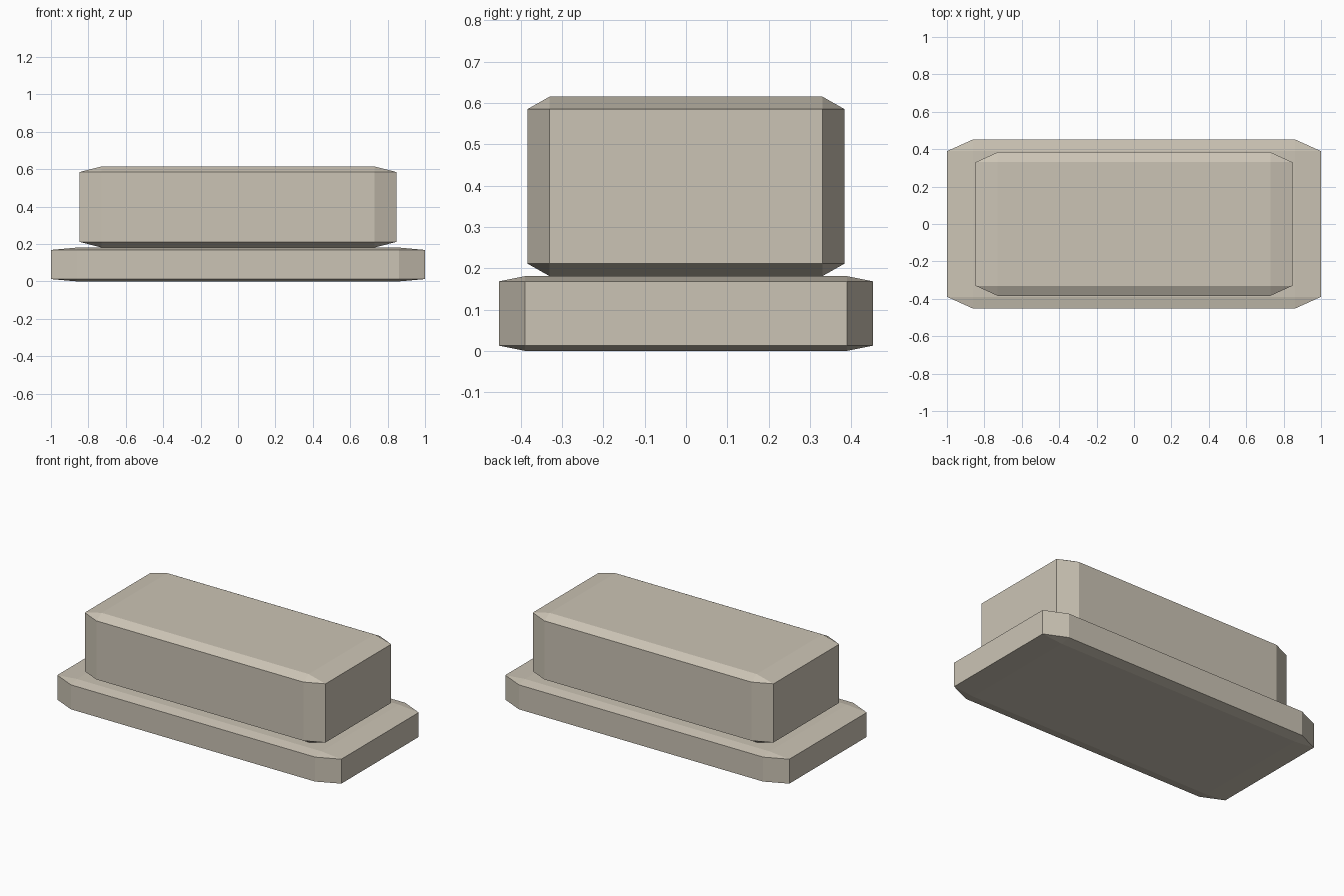
import bpy
import bmesh
from mathutils import Matrix

cube = bpy.data.objects.get("Cube")
if cube:
    bpy.data.objects.remove(cube, do_unlink=True)

# Single warm stone colour
stone = bpy.data.materials.new("warm_stone")
stone.use_nodes = True
colour = (0.60, 0.55, 0.46, 1.0)
stone.diffuse_color = colour
stone.node_tree.nodes["Principled BSDF"].inputs["Base Color"].default_value = colour


def chamfered_block(name, size, bottom):
    """Chamfer a unit cube, then stretch it so the chamfers scale with each side."""
    bm = bmesh.new()
    bmesh.ops.create_cube(bm, size=1)
    bmesh.ops.bevel(bm, geom=bm.edges[:], offset=0.07, offset_type='OFFSET',
                    segments=1, profile=0.5, affect='EDGES')
    bmesh.ops.transform(bm, verts=bm.verts, matrix=Matrix.Diagonal((*size, 1)))
    bmesh.ops.translate(bm, verts=bm.verts, vec=(0, 0, bottom + size[2] / 2))
    mesh = bpy.data.meshes.new(name)
    bm.to_mesh(mesh)
    bm.free()
    mesh.materials.append(stone)
    obj = bpy.data.objects.new(name, mesh)
    bpy.context.collection.objects.link(obj)
    return obj


# Wide low plinth with a taller block resting on it
chamfered_block("base_slab", (2.0, 0.905, 0.181), 0)
chamfered_block("upper_block", (1.695, 0.768, 0.434), 0.181)
